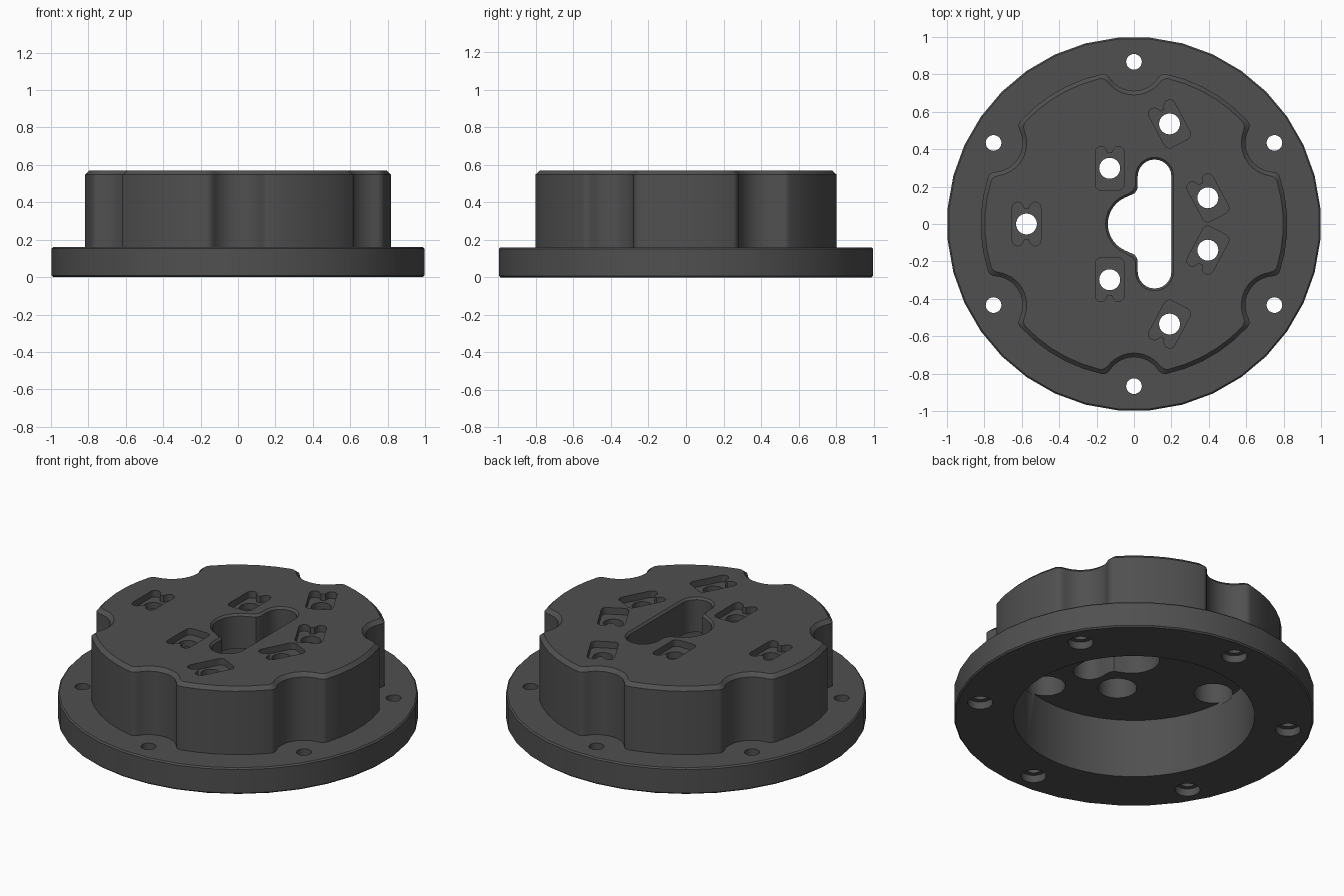
import bpy, bmesh, math
from mathutils import Vector, Matrix

if "Cube" in bpy.data.objects:
    bpy.data.objects.remove(bpy.data.objects["Cube"])

mat = bpy.data.materials.new("dark grey")
mat.diffuse_color = (0.08, 0.08, 0.08, 1)
mat.use_nodes = True
mat.node_tree.nodes["Principled BSDF"].inputs["Base Color"].default_value = mat.diffuse_color


def loft(bm, layers):
    """Closed solid through outlines [(points, z), ...] from bottom to top."""
    rings = [[bm.verts.new((p[0], p[1], z)) for p in pts] for pts, z in layers]
    n = len(rings[0])
    for a, b in zip(rings, rings[1:]):
        for i in range(n):
            j = (i + 1) % n
            bm.faces.new((a[i], a[j], b[j], b[i]))
    bm.faces.new(rings[0][::-1])
    bm.faces.new(rings[-1])


def make(name, bm):
    bmesh.ops.recalc_face_normals(bm, faces=bm.faces)
    me = bpy.data.meshes.new(name)
    bm.to_mesh(me)
    bm.free()
    ob = bpy.data.objects.new(name, me)
    bpy.context.collection.objects.link(ob)
    me.materials.append(mat)
    return ob


def arc(c, r, a0, a1, n):
    """n + 1 points on an arc, angles in degrees."""
    t = [math.radians(a0 + (a1 - a0) * i / n) for i in range(n + 1)]
    return [Vector((c[0] + r * math.cos(a), c[1] + r * math.sin(a))) for a in t]


def circle(c, r, n=24, start=0):
    return arc(c, r, start, start + 360, n)[:-1]


def fillet(p, q, r):
    return [(1-t)**2 * p + 2*t*(1-t) * q + t*t * r for t in (0.25, 0.5, 0.75)]


def boss_outline(d):
    """Round body with six scallops, shrunk inwards by d."""
    R, r, D = 0.82 - d, 0.155 + d, 0.867
    a = math.degrees(math.acos((R*R + D*D - r*r) / (2*R*D)))
    pts = []
    for k in range(6):
        m = 60 * k + 30
        c = arc((0, 0), D, m, m, 1)[0]
        p0, p1 = (arc((0, 0), R, m + s*a, m, 1)[0] for s in (-1, 1))
        v = p1 - c
        b = (math.degrees(math.atan2(v.y, v.x)) - m - 180) % 360 - 360
        scoop = arc(c, r, m + 180 - abs(b) + 17, m + 180 + abs(b) - 17, 10)[::-1]
        rim = arc((0, 0), R, m + a + 2, m + 58 - a, 5)
        start = arc((0, 0), R, m - a - 2, m, 1)[0]
        pts += fillet(start, p0, scoop[0]) + scoop + fillet(scoop[-1], p1, rim[0]) + rim
    return pts


def slot_outline(d):
    """Upright slot with a round bulge to the left, grown by d."""
    top = arc((0.11, 0.255), 0.09 + d, 0, 180, 12)
    bulge = arc((0.015, 0), 0.155 + d, 112, 248, 12)
    neck = [Vector((0.019 - d, 0.19 + d)), Vector((0.005 - d, 0.165 + d))]
    low = [Vector((p.x, -p.y)) for p in neck[::-1]]
    bottom = arc((0.11, -0.255), 0.09 + d, 180, 360, 12)
    return top + neck + bulge + low + bottom


def recess_outline(c, angle, flip, double):
    """Rounded rectangle with a split into two lobes at one or both ends."""
    w, h, r = 0.077, 0.117, 0.03
    lobes = (arc((w - r, h - r), r, 0, 150, 6) + [Vector((0.012, 0.082)), Vector((-0.012, 0.082))]
             + arc((r - w, h - r), r, 30, 180, 6))
    if double:
        end = [-p for p in lobes]
    else:
        end = arc((r - w, r - h), r, 180, 270, 5) + arc((w - r, r - h), r, 270, 360, 5)
    rot = Matrix.Rotation(math.radians(angle), 2)
    pts = [rot @ p + Vector(c) for p in lobes + end]
    return [Vector((p.x, -p.y)) for p in pts[::-1]] if flip else pts


screws = arc((0, 0), 0.867, 30, 330, 5)
# contact holes: centre, recess turn, mirrored to -y, lobes at both ends
contacts = [((-0.575, 0), 0, False, True)]
for f in (False, True):
    contacts += [((-0.13, 0.298), 0, f, False), ((0.19, 0.535), 28, f, False),
                 ((0.395, 0.14), 28, f, False)]
centres = [(c[0], -c[1] if f else c[1]) for c, a, f, d in contacts]

# flange disc with slightly broken edges
bm = bmesh.new()
loft(bm, [(circle((0, 0), r, 36, 5), z) for r, z in
          ((0.992, 0), (1, 0.008), (1, 0.152), (0.992, 0.16))])
housing = make("flanged_housing", bm)

# scalloped raised body with chamfered top
bm = bmesh.new()
loft(bm, [(boss_outline(0), 0.08), (boss_outline(0), 0.548), (boss_outline(0.022), 0.57)])
boss = make("scalloped_body", bm)

# through holes and keyhole slot
bm = bmesh.new()
for c in screws:
    loft(bm, [(circle(c, 0.042), -0.1), (circle(c, 0.042), 0.3)])
for c in centres:
    loft(bm, [(circle(c, 0.056), 0.3), (circle(c, 0.056), 0.65)])
loft(bm, [(slot_outline(0), 0.3), (slot_outline(0), 0.558), (slot_outline(0.024), 0.582)])
holes = make("through_hole_cutter", bm)

# counterbores under the screws and wide pockets above the cavity
bm = bmesh.new()
for c in screws:
    loft(bm, [(circle(c, 0.07), -0.1), (circle(c, 0.07), 0.045)])
for c in centres:
    loft(bm, [(circle(c, 0.108), 0.345), (circle(c, 0.108), 0.49)])
pockets = make("pocket_cutter", bm)

# underside cavity and lobed recesses in the top face
bm = bmesh.new()
loft(bm, [(circle((0, 0), 0.67, 48), -0.1), (circle((0, 0), 0.67, 48), 0.36)])
for c in contacts:
    o = recess_outline(*c)
    loft(bm, [(o, 0.53), (o, 0.62)])
recesses = make("recess_cutter", bm)

# combine everything into one part
bpy.context.view_layer.objects.active = housing
housing.select_set(True)
for ob, op in ((boss, 'UNION'), (recesses, 'DIFFERENCE'), (pockets, 'DIFFERENCE'),
               (holes, 'DIFFERENCE')):
    m = housing.modifiers.new(ob.name, 'BOOLEAN')
    m.object, m.operation, m.solver = ob, op, 'EXACT'
    bpy.ops.object.modifier_apply(modifier=m.name)
    bpy.data.objects.remove(ob)
bpy.ops.object.shade_smooth_by_angle(angle=math.radians(30))
